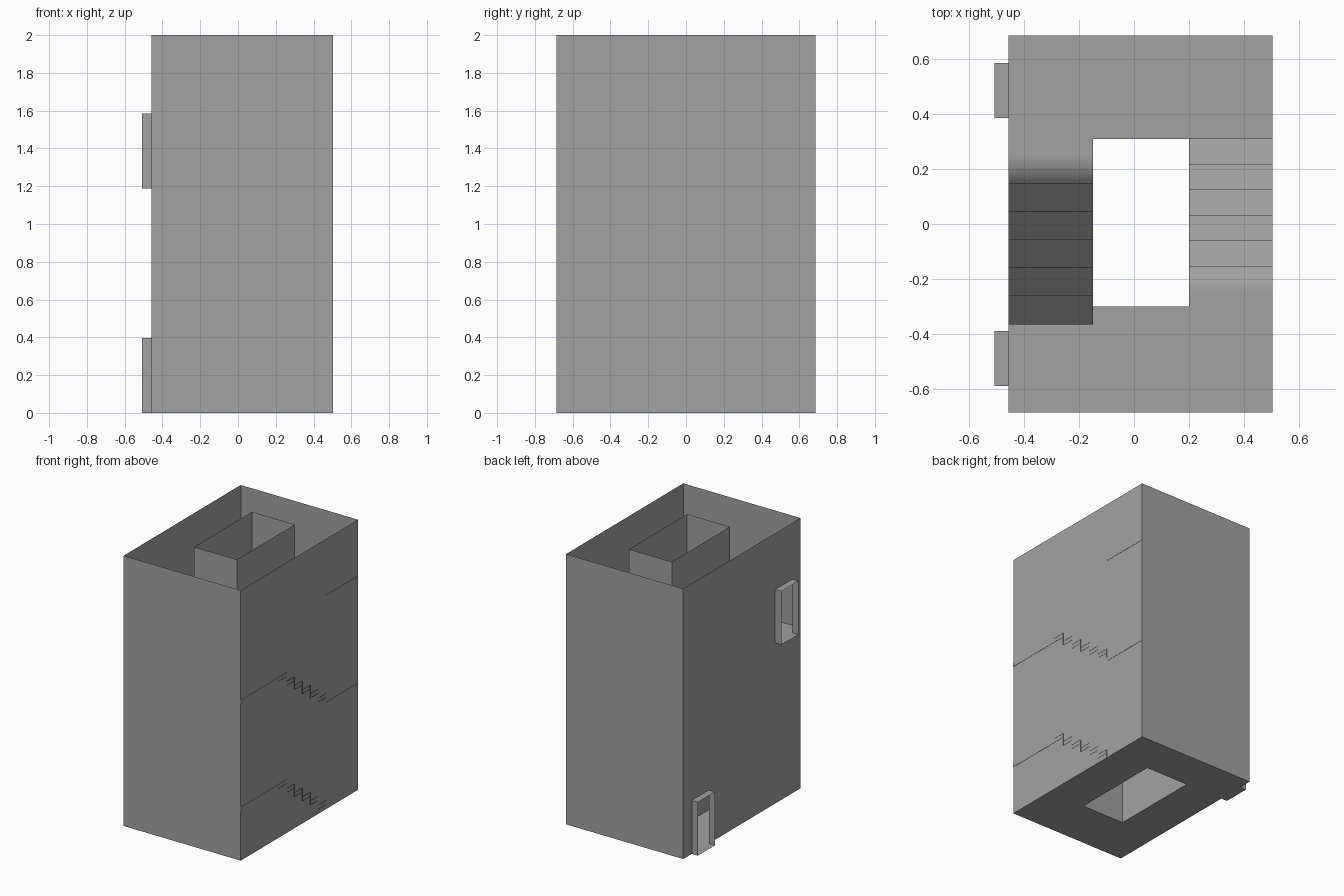
import bpy, bmesh

if "Cube" in bpy.data.objects:
    bpy.data.objects.remove(bpy.data.objects["Cube"])

# ---- overall dimensions ----
X0, X1, Y0, Y1, TOP = -0.457, 0.502, -0.685, 0.685, 2.0    # outer shell
CX0, CX1, CY0, CY1 = -0.15, 0.20, -0.30, 0.38              # central shaft
RISE = 0.396                                               # height of one flight
SLAB = 0.03
EDGE = 0.504                                               # slabs just pierce right wall


def material(name, v):
    m = bpy.data.materials.new(name)
    m.diffuse_color = (v, v, v, 1)
    m.use_nodes = True
    m.node_tree.nodes["Principled BSDF"].inputs["Base Color"].default_value = m.diffuse_color
    return m


CONCRETE = material("concrete grey", 0.363)


def mesh_object(name, polys, mat, recalc=True):
    """Object from a list of polygons, welded at shared corners."""
    bm = bmesh.new()
    for p in polys:
        bm.faces.new([bm.verts.new(v) for v in p])
    bmesh.ops.remove_doubles(bm, verts=bm.verts, dist=1e-5)
    if recalc:
        bmesh.ops.recalc_face_normals(bm, faces=bm.faces)
    me = bpy.data.meshes.new(name)
    bm.to_mesh(me)
    bm.free()
    me.materials.append(mat)
    ob = bpy.data.objects.new(name, me)
    bpy.context.collection.objects.link(ob)
    return ob


def prism(name, base, offset, mat):
    """Closed solid: a flat outline swept along an offset."""
    top = [tuple(a + b for a, b in zip(p, offset)) for p in base]
    n = len(base)
    sides = [(base[i], base[(i + 1) % n], top[(i + 1) % n], top[i]) for i in range(n)]
    return mesh_object(name, [base, top] + sides, mat)


def rect_ring(x0, x1, y0, y1):
    return [(x0, y0), (x1, y0), (x1, y1), (x0, y1)]


def wall(a, b):
    return [(*a, 0), (*b, 0), (*b, TOP), (*a, TOP)]


# ---- outer shell: three plain walls and a left wall with two doorways ----
DOORS = [(0.385, 0.585, 0.0, RISE), (-0.59, -0.39, 3 * RISE, 4 * RISE)]
outer = rect_ring(X0, X1, Y0, Y1)
polys = [wall(outer[i], outer[i + 1]) for i in range(3)]
ys = sorted({Y0, Y1, *[v for d in DOORS for v in d[:2]]})
zs = sorted({0.0, TOP, *[v for d in DOORS for v in d[2:]]})
for ya, yb in zip(ys, ys[1:]):
    for za, zb in zip(zs, zs[1:]):
        if not any(d[0] <= ya < d[1] and d[2] <= za < d[3] for d in DOORS):
            polys.append([(X0, ya, za), (X0, ya, zb), (X0, yb, zb), (X0, yb, za)])
mesh_object("outer_walls", polys, CONCRETE)

# ---- hollow central shaft ----
core = rect_ring(CX0, CX1, CY0, CY1)
mesh_object("shaft_walls", [wall(core[i], core[(i + 1) % 4]) for i in range(4)], CONCRETE)

# ---- ground floor ring around the shaft ----
mesh_object("ground_floor",
            [[(*outer[i], 0), (*outer[(i + 1) % 4], 0),
              (*core[(i + 1) % 4], 0), (*core[i], 0)] for i in range(4)], CONCRETE)

# ---- thin doorway tubes sticking out of the left wall ----
for name, (ya, yb, za, zb) in zip(("lower_door_frame", "upper_door_frame"), DOORS):
    loop = [(ya, za), (yb, za), (yb, zb), (ya, zb)]
    mesh_object(name, [[(X0, *loop[i]), (X0 - 0.05, *loop[i]),
                        (X0 - 0.05, *loop[(i + 1) % 4]), (X0, *loop[(i + 1) % 4])]
                       for i in range(4)], CONCRETE)

# ---- landings ----
front = [(X0, Y0), (EDGE, Y0), (EDGE, -0.245), (CX1, -0.245),
         (CX1, CY0), (CX0, CY0), (CX0, -0.365), (X0, -0.365)]
back = [(X0, Y1), (EDGE, Y1), (EDGE, 0.31), (CX0, 0.31), (CX0, 0.25), (X0, 0.25)]
for level in range(1, 5):
    shape, side = (front, "front") if level % 2 else (back, "back")
    prism(f"{side}_landing_{level}", [(x, y, level * RISE - SLAB) for x, y in shape],
          (0, 0, SLAB), CONCRETE)


# ---- stair flights: smooth open zigzag sheets, tread side and underside ----
def flight(name, x0, x1, ya, yb, z0, mat, flip, steps=6):
    run, rise = (yb - ya) / steps, RISE / steps
    upper = [(ya, z0)]
    for i in range(steps):
        z = z0 + (i + 1) * rise
        upper += [(ya + i * run, z), (ya + (i + 1) * run, z)]
    lower = [(y, max(z - SLAB, 0.0)) for y, z in upper]
    for part, line, rev in (("treads", upper, flip), ("underside", lower, not flip)):
        polys = [[(x0, *a), (x1, *a), (x1, *b), (x0, *b)] for a, b in zip(line, line[1:])
                 if a != b]
        if rev:
            polys = [p[::-1] for p in polys]
        ob = mesh_object(f"{name}_{part}", polys, mat, recalc=False)
        for f in ob.data.polygons:
            f.use_smooth = True


for k in range(2):
    flight(f"right_flight_{k + 1}", CX1, EDGE, 0.31, -0.245, 2 * k * RISE, CONCRETE, False)
    flight(f"left_flight_{k + 1}", X0, CX0, -0.365, 0.25, (2 * k + 1) * RISE, CONCRETE, False)
